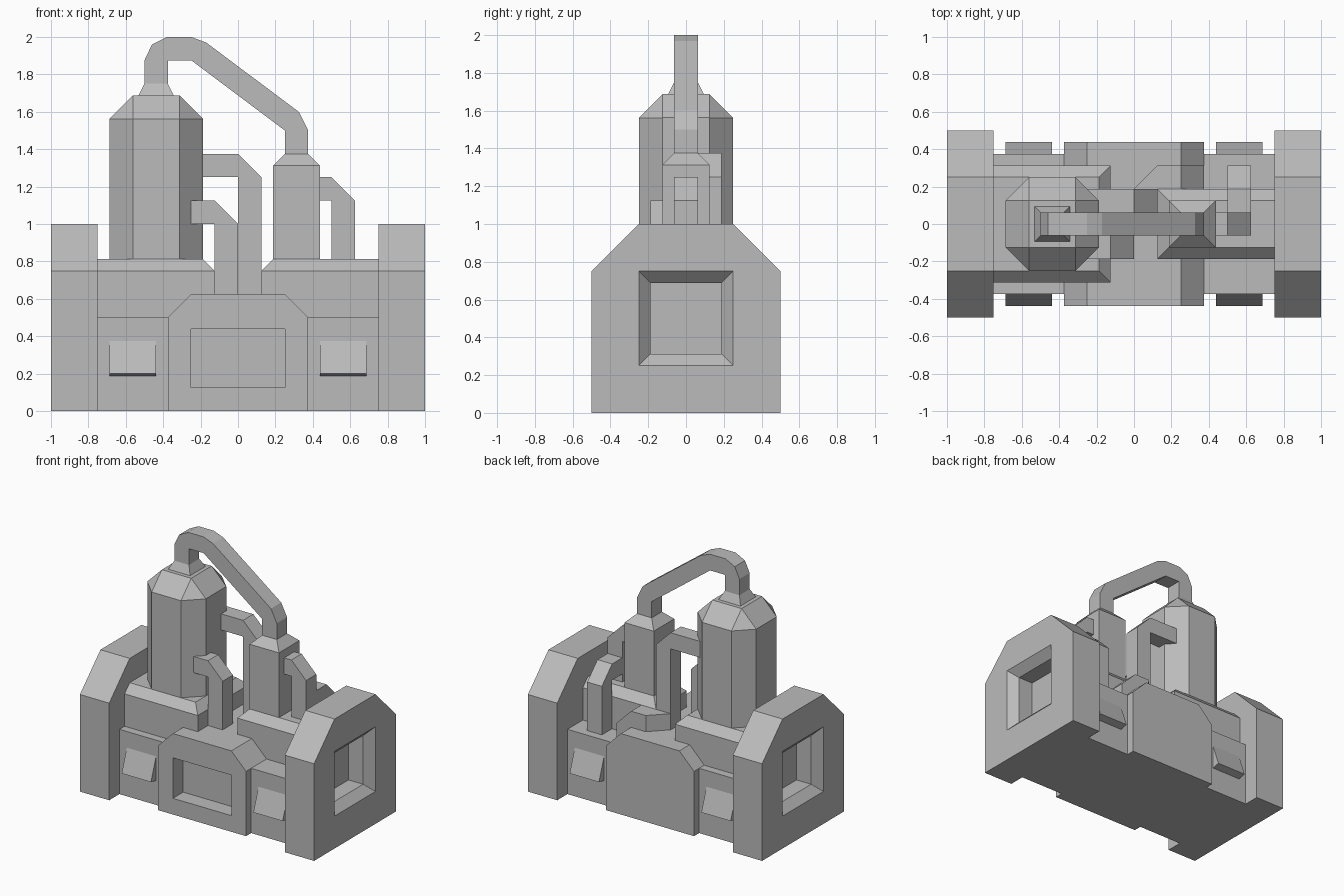
import bpy
import bmesh
from mathutils import Vector

cube = bpy.data.objects.get("Cube")
if cube:
    bpy.data.objects.remove(cube, do_unlink=True)

# Single flat grey
GREY = (0.5, 0.5, 0.5, 1.0)
mat = bpy.data.materials.new("plain grey")
mat.use_nodes = True
mat.diffuse_color = GREY
bsdf = next(n for n in mat.node_tree.nodes if n.type == 'BSDF_PRINCIPLED')
bsdf.inputs["Base Color"].default_value = GREY


def finish(name, bm):
    bmesh.ops.recalc_face_normals(bm, faces=bm.faces)
    mesh = bpy.data.meshes.new(name)
    bm.to_mesh(mesh)
    bm.free()
    mesh.materials.append(mat)
    obj = bpy.data.objects.new(name, mesh)
    bpy.context.collection.objects.link(obj)
    return obj


def prism(name, axis, profile, a, b):
    """Extrude a profile of the two other axes (in x, y, z order) from a to b."""
    bm = bmesh.new()
    verts = []
    for p in profile:
        co = list(p)
        co.insert("xyz".index(axis), a)
        verts.append(bm.verts.new(co))
    face = bm.faces.new(verts)
    ext = bmesh.ops.extrude_face_region(bm, geom=[face])
    move = Vector([b - a if c == axis else 0 for c in "xyz"])
    bmesh.ops.translate(bm, vec=move, verts=[v for v in ext["geom"] if isinstance(v, bmesh.types.BMVert)])
    return finish(name, bm)


def hull(name, points):
    """Solid convex shape around the points."""
    bm = bmesh.new()
    for p in points:
        bm.verts.new(p)
    bmesh.ops.convex_hull(bm, input=bm.verts)
    bmesh.ops.dissolve_limit(bm, angle_limit=0.01, verts=bm.verts, edges=bm.edges)
    return finish(name, bm)


def rect(cx, cy, hx, hy, z):
    return [(cx + i * hx, cy + j * hy, z) for i in (-1, 1) for j in (-1, 1)]


def side_rect(x, h):
    return [(x, i * h, 0.5 + j * h) for i in (-1, 1) for j in (-1, 1)]


def cut(obj, cutter):
    cutter.hide_render = True
    mod = obj.modifiers.new("cut", 'BOOLEAN')
    mod.operation = 'DIFFERENCE'
    mod.solver = 'EXACT'
    mod.object = cutter
    bpy.context.view_layer.objects.active = obj
    bpy.ops.object.modifier_apply(modifier=mod.name)
    bpy.data.objects.remove(cutter, do_unlink=True)


def elbow(name, x0, knee, top, foot, y, w=0.125):
    """Square pipe leaving sideways from x0, turning down at a chamfered knee."""
    return prism(name, "y", [(x0, top), (knee, top), (knee + w, top - w), (knee + w, foot),
                             (knee, foot), (knee, top - w), (x0, top - w)], y - w / 2, y + w / 2)


# End blocks with a bevelled square recess on the outer side
for s, side in ((1, "left"), (-1, "right")):
    block = prism(side + "_end_block", "x",
                  [(-0.5, 0), (0.5, 0), (0.5, 0.75), (0.25, 1), (-0.25, 1), (-0.5, 0.75)],
                  s * 0.75, s)
    cut(block, hull("cutter", side_rect(s * 1.0625, 0.3125) + side_rect(s * 0.9375, 0.1875)))
    cut(block, hull("cutter", side_rect(s * 0.98, 0.1875) + side_rect(s * 0.8125, 0.1875)))

# Low body between the end blocks
hull("lower_body", rect(0, 0, 0.75, 0.375, 0) + rect(0, 0, 0.75, 0.375, 0.5))

# Central housing with a window recess at the front
housing = prism("central_housing", "y",
                [(-0.375, 0), (0.375, 0), (0.375, 0.5), (0.25, 0.625), (-0.25, 0.625), (-0.375, 0.5)],
                -0.4375, 0.4375)
cut(housing, hull("cutter", [(x, y, z) for x in (-0.25, 0.25) for y in (-0.5, -0.3125)
                             for z in (0.125, 0.4375)]))
# The lower body is opened behind the window too
cut(bpy.data.objects["lower_body"],
    hull("cutter", [(x, y, z) for x in (-0.25, 0.25) for y in (-0.5, -0.3125)
                    for z in (0.125, 0.4375)]))

# Raised plinths with chamfered tops
for s, side, hy in ((1, "left", 0.1875), (-1, "right", 0.3125)):
    pts = []
    for z, inset in ((0.45, 0), (0.75, 0), (0.8125, 0.0625)):
        for y in (-hy + inset, hy - inset):
            pts += [(s * (0.125 + inset), y, z), (s * 0.75, y, z)]
    hull(side + "_plinth", pts)

# Sloped vents, front and back
for f, face in ((-1, "front"), (1, "back")):
    for x, side in ((0.5625, "left"), (-0.5625, "right")):
        prism(face + "_" + side + "_vent", "x",
              [(f * 0.37, 0.375), (f * 0.375, 0.375), (f * 0.4375, 0.2), (f * 0.375, 0.1875), (f * 0.37, 0.1875)],
              x - 0.125, x + 0.125)

# Large eight-sided tank with a sloped shoulder and a collar
cx = -0.4375
ring = [p for z in (0.78, 1.5625) for h in ((0.25, 0.125), (0.125, 0.25)) for p in rect(cx, 0, *h, z)]
hull("large_tank", ring + rect(cx, 0, 0.125, 0.125, 1.6875))
hull("tank_collar", rect(cx, 0, 0.094, 0.094, 1.6875) + rect(cx, 0, 0.0625, 0.0625, 1.75))

# Small square column with a sloped top
hull("small_column", rect(0.3125, 0, 0.125, 0.125, 0.78) + rect(0.3125, 0, 0.125, 0.125, 1.3125)
     + rect(0.3125, 0, 0.0625, 0.0625, 1.375))

# Pipe arching from the tank to the column
prism("arch_pipe", "y",
      [(-0.5, 1.75), (-0.5, 1.875), (-0.46, 1.96), (-0.38, 2), (-0.25, 2), (-0.17, 1.97),
       (0.325, 1.6), (0.375, 1.5), (0.375, 1.37), (0.25, 1.37), (0.25, 1.5),
       (-0.25, 1.875), (-0.375, 1.875), (-0.375, 1.75)], -0.0625, 0.0625)

# Bent pipes leaving the tank and the column
elbow("tall_pipe", -0.3, 0, 1.375, 0.6, 0.125)
elbow("front_pipe", -0.35, -0.125, 1.125, 0.6, -0.125)
elbow("side_pipe", 0.43, 0.5, 1.25, 0.78, 0)

# Pipe running from the side pipe back and down to the body
prism("back_pipe", "x", [(0, 1), (0.1875, 1), (0.3125, 0.875), (0.3125, 0.48), (0.1875, 0.48),
                         (0.1875, 0.875), (0, 0.875)], 0.5, 0.625)

# Low pipe turning from the tall pipe towards the left plinth
outline = [(0, 0.0625), (0, 0.1875), (0.125, 0.3125)]
hull("low_pipe", [(x, y, z) for x, y in outline for z in (0.5, 0.75)]
     + [(x, y, z) for y in (0.0625, 0.3125) for x, z in ((0.25, 0.75), (0.375, 0.625), (0.375, 0.5))])
